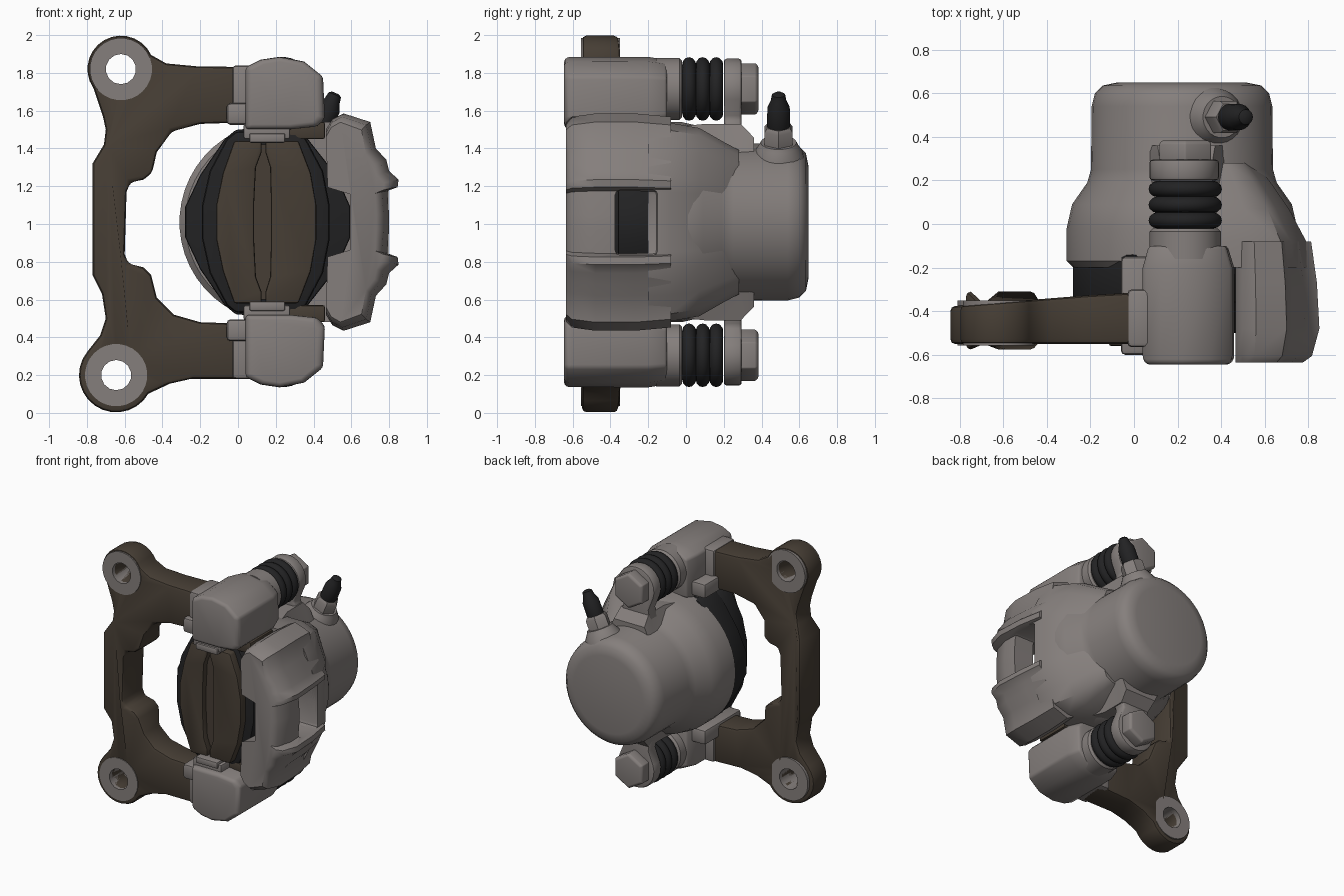
import bpy, bmesh, math
from mathutils import Vector

if "Cube" in bpy.data.objects:
    bpy.data.objects.remove(bpy.data.objects["Cube"])

def material(name, rgb):
    m = bpy.data.materials.new(name)
    m.diffuse_color = (*rgb, 1)
    m.use_nodes = True
    m.node_tree.nodes["Principled BSDF"].inputs["Base Color"].default_value = m.diffuse_color
    return m

GRAY = material("cast gray", (0.235, 0.212, 0.203))
BROWN = material("dark brown", (0.062, 0.048, 0.035))
BLACK = material("rubber black", (0.016, 0.016, 0.017))
MID = 1.01          # mirror height
CX = 0.22           # piston axis x

def finish(name, bm, mat, bevel=0, cuts=(), segs=2):
    bmesh.ops.recalc_face_normals(bm, faces=bm.faces)
    me = bpy.data.meshes.new(name)
    bm.to_mesh(me)
    bm.free()
    me.materials.append(mat)
    ob = bpy.data.objects.new(name, me)
    bpy.context.collection.objects.link(ob)
    bpy.ops.object.select_all(action='DESELECT')
    ob.select_set(True)
    bpy.context.view_layer.objects.active = ob
    for c in cuts:
        m = ob.modifiers.new("cut", 'BOOLEAN')
        m.operation, m.object, m.solver = 'DIFFERENCE', c, 'EXACT'
        bpy.ops.object.modifier_apply(modifier=m.name)
    if bevel:
        m = ob.modifiers.new("bevel", 'BEVEL')
        m.width, m.segments, m.limit_method = bevel, segs, 'ANGLE'
        m.angle_limit = math.radians(35)
        bpy.ops.object.modifier_apply(modifier=m.name)
    bpy.ops.object.shade_smooth_by_angle(angle=math.radians(40))
    return ob

def loft(name, outline, sections, mat, pivot=(0, MID), **kw):
    """x-z outline swept along y; sections are (y, x scale, z scale)."""
    bm = bmesh.new()
    rings = [[bm.verts.new((pivot[0] + (x - pivot[0]) * sx, y, pivot[1] + (z - pivot[1]) * sz))
              for x, z in outline] for y, sx, sz in sections]
    n = len(outline)
    for a, b in zip(rings, rings[1:]):
        for i in range(n):
            bm.faces.new((a[i], a[(i + 1) % n], b[(i + 1) % n], b[i]))
    bm.faces.new(rings[0])
    bm.faces.new(rings[-1])
    return finish(name, bm, mat, **kw)

def prism(name, outline, y0, y1, mat, **kw):
    return loft(name, outline, [(y0, 1, 1), (y1, 1, 1)], mat, **kw)

def box(name, x0, x1, y0, y1, z0, z1, mat, **kw):
    return prism(name, [(x0, z0), (x1, z0), (x1, z1), (x0, z1)], y0, y1, mat, **kw)

def lathe(name, base, axis, profile, mat, sides=32, **kw):
    """profile of (radius, distance along axis), closed at both ends."""
    q = Vector(axis).to_track_quat('Z', 'Y')
    bm = bmesh.new()
    rings = [[bm.verts.new(Vector(base) + q @ Vector((r * math.cos(t), r * math.sin(t), h)))
              for t in (math.tau * (i + 0.5) / sides for i in range(sides))] for r, h in profile]
    for a, b in zip(rings, rings[1:]):
        for i in range(sides):
            j = (i + 1) % sides
            bm.faces.new((a[i], a[j], b[j], b[i]))
    bm.faces.new(rings[0])
    bm.faces.new(rings[-1])
    return finish(name, bm, mat, **kw)

def arc(cx, cz, r, a0, a1, n):
    return [(cx + r * math.cos(math.radians(a0 + (a1 - a0) * i / n)),
             cz + r * math.sin(math.radians(a0 + (a1 - a0) * i / n))) for i in range(n + 1)]

def flip(pts):
    return [(x, 2 * MID - z) for x, z in reversed(pts)]

def sym(pts):
    return pts + flip(pts)

Y = (0, 1, 0)

# mounting bracket: C-shaped plate with two drilled ears
ears = [("upper", -0.62, 1.82), ("lower", -0.645, 0.2)]
cutters = [lathe(n + "_hole_cutter", (x, -1, z), Y, [(0.08, 0), (0.08, 1)], BROWN, 14) for n, x, z in ears]
outline = [(0.1, 1.83), (-0.22, 1.835), (-0.38, 1.85)]
outline += arc(-0.62, 1.82, 0.177, 25, 215, 14)
outline += [(-0.715, 1.57), (-0.70, 1.5), (-0.71, 1.42), (-0.77, 1.32), (-0.77, 0.73),
            (-0.72, 0.63), (-0.70, 0.5), (-0.73, 0.41)]
outline += arc(-0.645, 0.2, 0.197, 140, 330, 14)
outline += [(-0.36, 0.155), (-0.25, 0.18), (0.1, 0.18), (0.1, 0.47), (-0.2, 0.48), (-0.34, 0.52),
            (-0.43, 0.61), (-0.46, 0.73), (-0.5, 0.77), (-0.58, 0.79), (-0.6, 0.84), (-0.59, 1.17),
            (-0.57, 1.22), (-0.5, 1.235), (-0.455, 1.27), (-0.43, 1.38), (-0.35, 1.49), (-0.2, 1.53), (0.1, 1.54)]
bracket = prism("mounting_bracket", outline, -0.55, -0.33, BROWN, bevel=0.022, cuts=cutters)
for v in bracket.data.vertices:       # thinner ears, thicker middle bar
    x, y, z = v.co
    if 0.7 < z < 1.34 and x < -0.45:
        v.co.y += 0.02 if y > -0.42 else -0.025
    elif y > -0.42:
        v.co.y += 0.02 + 0.08 * min(0, x)
for (n, x, z), c in zip(ears, cutters):
    lathe(n + "_ear_washer", (x, -0.556, z), Y, [(0.165, 0), (0.165, 0.206)], GRAY, 28, cuts=[c])
for c in cutters:
    bpy.data.objects.remove(c)

# caliper cylinder housing and bridge, both pierced by the inspection window
window = box("window_cutter", 0.595, 1.0, -0.375, -0.15, 0.835, 1.18, GRAY, bevel=0.025)
lathe("caliper_housing", (CX, 0, MID), Y,
      [(0.5, -0.2), (0.53, -0.17), (0.53, -0.02), (0.505, 0.09), (0.435, 0.19), (0.418, 0.25),
       (0.415, 0.54), (0.40, 0.60), (0.365, 0.635), (0.3, 0.648)], GRAY, 48, cuts=[window])
half = [(0.625, 1.17), (0.475, 1.21), (0.465, 1.5), (0.5, 1.555), (0.56, 1.585), (0.70, 1.54), (0.73, 1.40),
        (0.785, 1.34), (0.80, 1.28), (0.85, 1.235), (0.845, 1.195), (0.79, 1.175), (0.80, 1.05)]
loft("caliper_bridge", sym(half),
     [(-0.635, 0.80, 0.92), (-0.605, 0.91, 0.97), (-0.48, 1, 1), (-0.27, 0.97, 1), (-0.08, 0.90, 0.97)],
     GRAY, pivot=(0.47, MID), cuts=[window])
# smooth shoulder where the bridge flows into the housing
shoulder = sym([(0.80, 1.17), (0.80, 1.25), (0.73, 1.40), (0.68, 1.50), (0.55, 1.54), (0.3, 1.54)])
loft("bridge_shoulder", shoulder,
     [(-0.2, 1, 1), (-0.08, 0.98, 0.99), (0.07, 0.82, 0.94), (0.2, 0.64, 0.8), (0.28, 0.5, 0.72)],
     GRAY, pivot=(0.3, MID), cuts=[window])
bpy.data.objects.remove(window)

# brake pad: black backing plate, core and grooved friction strips
plate = sym([(0.595, 1.09), (0.52, 1.26), (0.37, 1.45), (0.31, 1.5), (-0.01, 1.5), (-0.07, 1.45),
             (-0.2, 1.26), (-0.28, 1.09)])
prism("pad_backing_plate", plate, -0.36, -0.14, BLACK, bevel=0.012)
core = sym([(0.485, 1.1), (0.45, 1.28), (0.36, 1.45), (0.31, 1.49), (-0.01, 1.49), (-0.06, 1.45),
            (-0.15, 1.28), (-0.19, 1.1)])
prism("pad_core", core, -0.5, -0.33, BLACK, bevel=0.02)
prism("friction_base", sym([(0.37, 1.1), (0.3, 1.42), (0.01, 1.42), (-0.07, 1.1)]), -0.515, -0.45, BROWN)
strips = {"left": [(0.085, 1.1), (0.095, 1.3), (0.125, 1.38), (0.125, 1.44), (-0.02, 1.44), (-0.08, 1.27), (-0.115, 1.1)],
          "right": [(0.415, 1.1), (0.385, 1.27), (0.32, 1.44), (0.145, 1.44), (0.145, 1.38), (0.17, 1.3), (0.175, 1.1)]}
for side, pts in strips.items():
    prism(side + "_friction_strip", sym(pts), -0.56, -0.45, BROWN, bevel=0.012)

# parts repeated above and below the piston axis
block = [(0.04, 1.5), (0.04, 1.83), (0.12, 1.87), (0.22, 1.885), (0.35, 1.86), (0.45, 1.78),
         (0.46, 1.56), (0.42, 1.515), (0.28, 1.5)]
ear = arc(0.23, 1.715, 0.16, -20, 200, 14) + [(0.12, 1.56), (0.08, 1.36), (0.42, 1.36), (0.34, 1.56)]
neck = [(0.42, 1.36), (0.36, 1.53), (0.12, 1.53), (0.06, 1.36)]
bellows = [(0.13, 0)]
for i in range(3):
    y = 0.004 + i * 0.072
    bellows += [(0.148, y), (0.164, y + 0.014), (0.169, y + 0.032), (0.164, y + 0.05), (0.148, y + 0.064), (0.135, y + 0.069)]
for n, up in (("upper", True), ("lower", False)):
    m = (lambda p: p) if up else flip
    zz = lambda a, b: (a, b) if up else (2 * MID - b, 2 * MID - a)
    pz = 1.715 if up else 2 * MID - 1.715
    loft(n + "_carrier_block", m(block), [(-0.645, 0.9, 0.94), (-0.62, 1, 0.99), (-0.2, 1, 1), (-0.1, 0.86, 0.9)],
         GRAY, pivot=(0.24, pz), bevel=0.015)
    box(n + "_carrier_flange", -0.03, 0.1, -0.565, -0.3, *zz(1.53, 1.84), GRAY, bevel=0.02)
    box(n + "_carrier_lug", -0.06, 0.1, -0.6, -0.15, *zz(1.525, 1.64), GRAY, bevel=0.02)
    box(n + "_bracket_end", 0.27, 0.46, -0.5, -0.22, *zz(1.45, 1.54), BROWN, bevel=0.01)
    box(n + "_pad_clip", 0.03, 0.275, -0.6, -0.2, *zz(1.45, 1.53), GRAY, bevel=0.01)
    box(n + "_clip_lip", 0.06, 0.25, -0.615, -0.5, *zz(1.43, 1.48), GRAY, bevel=0.01)
    lathe(n + "_pin_collar", (0.235, -0.16, pz), Y, [(0.165, 0), (0.165, 0.125), (0.15, 0.14)], GRAY)
    lathe(n + "_pin_boot", (0.235, -0.02, pz), Y, bellows, BLACK)
    prism(n + "_pin_ear", m(ear), 0.2, 0.295, GRAY, bevel=0.015)
    loft(n + "_ear_neck", m(neck), [(0.0, 1.2, 0.98), (0.1, 1, 1), (0.29, 1, 1), (0.36, 1.1, 0.86)], GRAY,
         pivot=(0.24, MID))
    lathe(n + "_pin_bolt", (0.235, 0.28, pz), Y, [(0.137, 0), (0.137, 0.09), (0.12, 0.103)], GRAY, 6, bevel=0.006)

# bleeder valve, pointing radially out of the housing
d = Vector((0.4, 0, 0.92)).normalized()
base = Vector((CX, 0.49, MID))
lathe("bleeder_boss", base, d, [(0.15, 0.3), (0.13, 0.4), (0.105, 0.44), (0.095, 0.46)], GRAY, 24)
lathe("bleeder_hex", base, d, [(0.085, 0.44), (0.085, 0.535), (0.07, 0.555)], GRAY, 6)
lathe("bleeder_cap", base, d, [(0.058, 0.54), (0.062, 0.56), (0.06, 0.66), (0.042, 0.70), (0.035, 0.735), (0.02, 0.745)],
      BLACK, 18)
